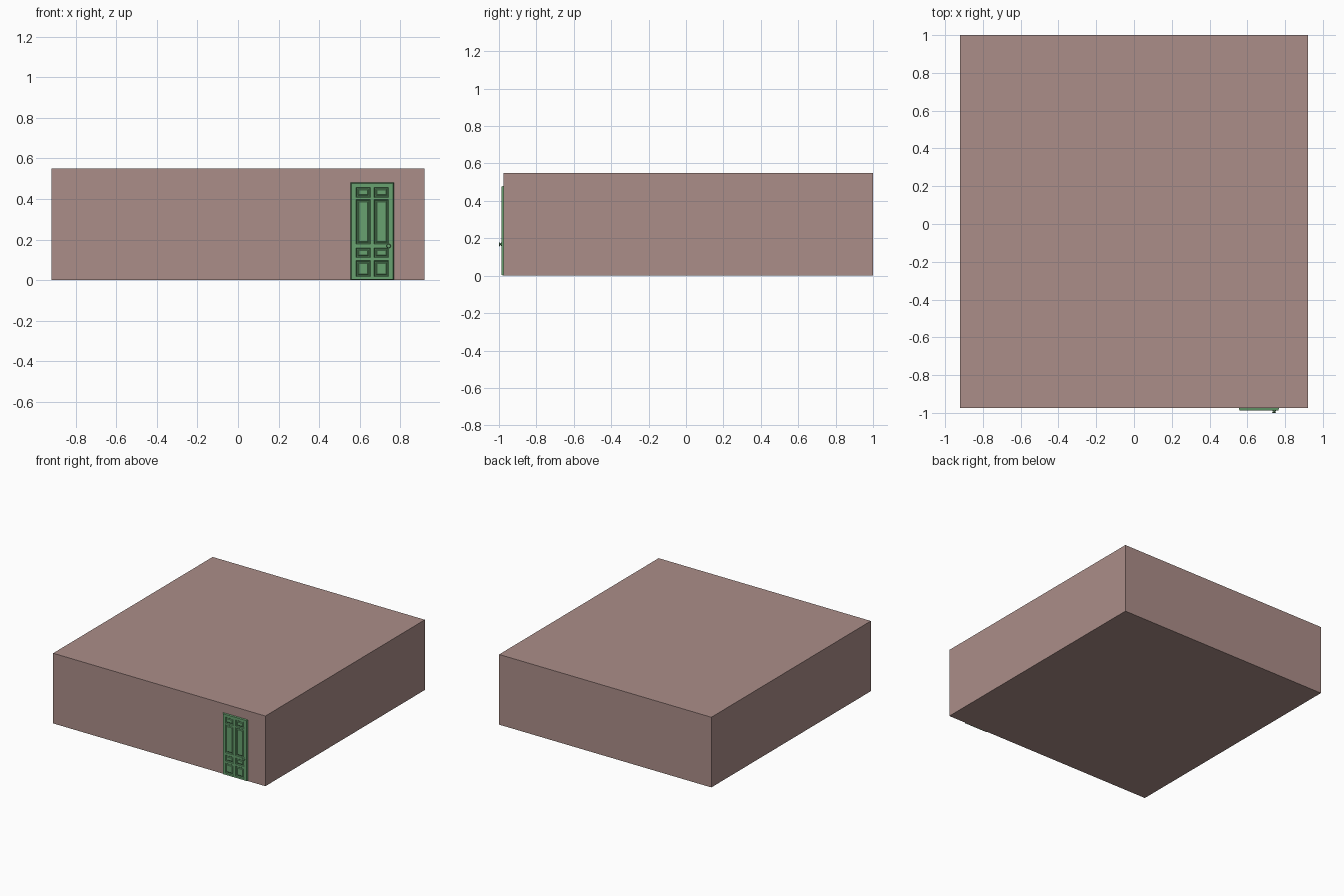
import bpy, bmesh, math
from mathutils import Matrix

if "Cube" in bpy.data.objects:
    bpy.data.objects.remove(bpy.data.objects["Cube"])

WALL_Y, DOOR_Y = -0.975, -0.987


def material(name, rgb):
    mat = bpy.data.materials.new(name)
    mat.diffuse_color = (*rgb, 1)
    mat.use_nodes = True
    mat.node_tree.nodes["Principled BSDF"].inputs["Base Color"].default_value = mat.diffuse_color
    return mat


def finish(bm, name, mat):
    bmesh.ops.recalc_face_normals(bm, faces=bm.faces)
    mesh = bpy.data.meshes.new(name)
    bm.to_mesh(mesh)
    bm.free()
    mesh.materials.append(mat)
    obj = bpy.data.objects.new(name, mesh)
    bpy.context.collection.objects.link(obj)
    return obj


wall_mat = material("wall_brown", (0.41, 0.27, 0.25))
door_mat = material("door_green", (0.14, 0.36, 0.16))

# Building block
bm = bmesh.new()
bmesh.ops.create_cube(bm, size=1)
bmesh.ops.scale(bm, vec=(1.84, 1.975, 0.55), verts=bm.verts)
bmesh.ops.translate(bm, vec=(0, (WALL_Y + 1) / 2, 0.275), verts=bm.verts)
finish(bm, "building", wall_mat)

# Door front laid out as a grid of rails, stiles and panels
xs = [0.559, 0.582, 0.652, 0.671, 0.741, 0.764]
zs = [0.004, 0.018, 0.096, 0.111, 0.159, 0.178, 0.397, 0.408, 0.457, 0.477]
bm = bmesh.new()
grid = [[bm.verts.new((x, DOOR_Y, z)) for x in xs] for z in zs]
panels = []
for j in range(len(zs) - 1):
    for i in range(len(xs) - 1):
        face = bm.faces.new((grid[j][i], grid[j][i + 1],
                             grid[j + 1][i + 1], grid[j + 1][i]))
        if i % 2 and j % 2:
            panels.append(face)
bm.normal_update()

# Sides flare slightly back to the wall
rim = [e for e in bm.edges if e.is_boundary]
ext = bmesh.ops.extrude_edge_only(bm, edges=rim)["geom"]
cx, cz = (xs[0] + xs[-1]) / 2, (zs[0] + zs[-1]) / 2
for v in (g for g in ext if isinstance(g, bmesh.types.BMVert)):
    v.co.x = cx + (v.co.x - cx) * 1.04
    v.co.z = cz + (v.co.z - cz) * 1.012
    v.co.y = WALL_Y
bmesh.ops.contextual_create(bm, geom=[e for e in bm.edges if e.is_boundary])

# Recessed moulding around each raised panel
for thick, depth in ((0.004, -0.006), (0.004, 0), (0.005, 0.004)):
    bmesh.ops.inset_individual(bm, faces=panels, thickness=thick, depth=depth,
                               use_even_offset=True)
finish(bm, "door", door_mat)

# Turned door knob
profile = [(0, 0), (0.009, 0), (0.009, 0.002), (0.004, 0.003), (0.004, 0.005),
           (0.009, 0.007), (0.011, 0.009), (0.009, 0.012), (0.005, 0.013), (0, 0.013)]
bm = bmesh.new()
pts = [bm.verts.new((r, 0, h)) for r, h in profile]
edges = [bm.edges.new(p) for p in zip(pts, pts[1:])]
bmesh.ops.spin(bm, geom=pts + edges, cent=(0, 0, 0), axis=(0, 0, 1),
               angle=2 * math.pi, steps=16)
bmesh.ops.remove_doubles(bm, verts=bm.verts, dist=0.0002)
bmesh.ops.transform(bm, verts=bm.verts, matrix=Matrix.Translation((0.742, DOOR_Y, 0.168))
                    @ Matrix.Rotation(math.pi / 2, 4, 'X'))
knob = finish(bm, "door_knob", door_mat)
bpy.context.view_layer.objects.active = knob
knob.select_set(True)
bpy.ops.object.shade_smooth_by_angle(angle=math.radians(40))
